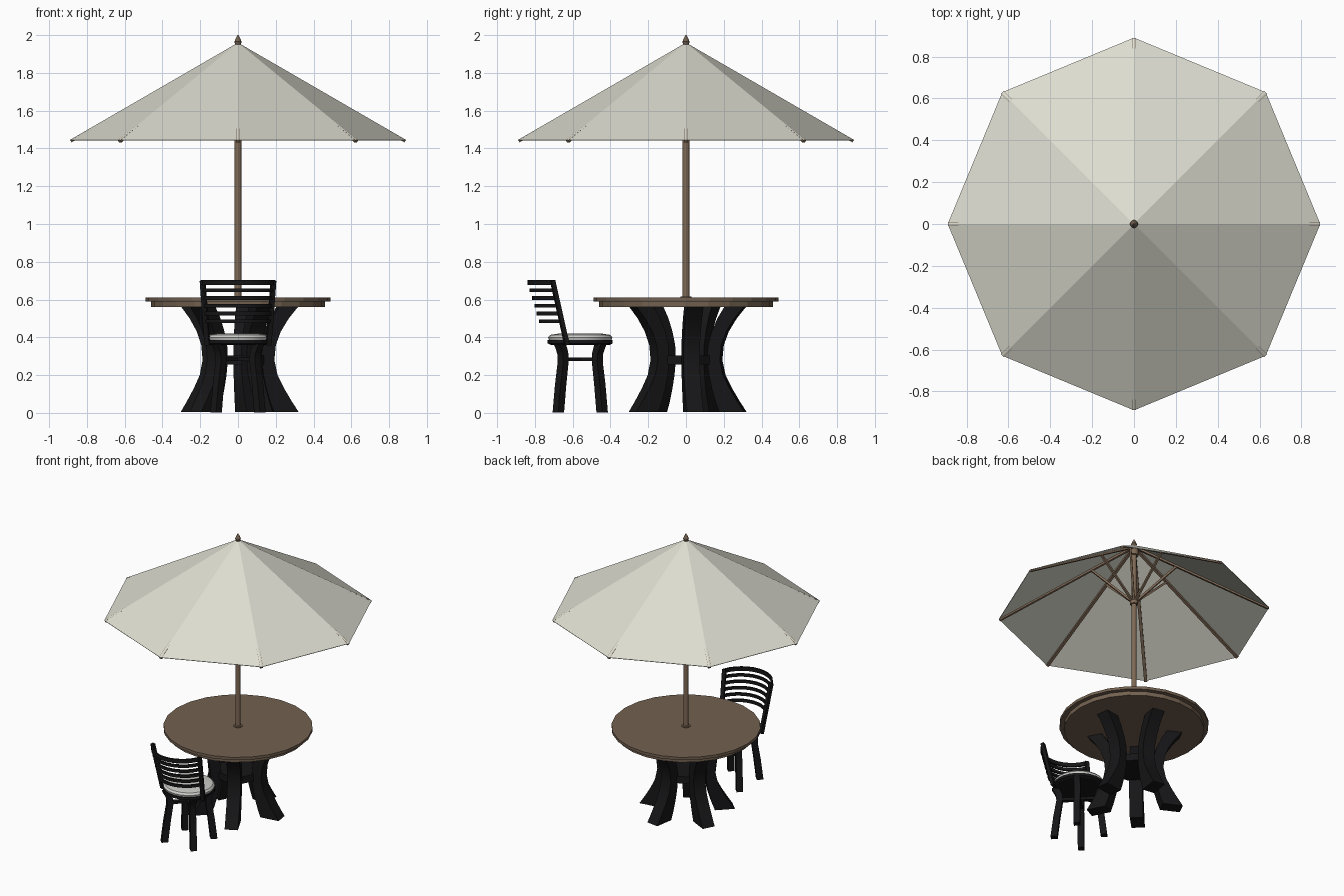
import bpy, bmesh, math
from mathutils import Vector

if "Cube" in bpy.data.objects:
    bpy.data.objects.remove(bpy.data.objects["Cube"])


def material(name, rgb):
    m = bpy.data.materials.new(name)
    m.diffuse_color = (*rgb, 1)
    m.use_nodes = True
    m.node_tree.nodes["Principled BSDF"].inputs["Base Color"].default_value = m.diffuse_color
    return m


CANVAS = material("canvas", (0.72, 0.72, 0.63))
WOOD = material("brown wood", (0.17, 0.12, 0.08))
POLE = material("pole wood", (0.21, 0.14, 0.09))
DARK = material("black metal", (0.008, 0.008, 0.009))
CUSHION = material("cushion", (0.60, 0.60, 0.57))


def build(name, verts, faces, mat, smooth=False):
    me = bpy.data.meshes.new(name)
    me.from_pydata([tuple(v) for v in verts], [], faces)
    bm = bmesh.new()
    bm.from_mesh(me)
    bmesh.ops.recalc_face_normals(bm, faces=bm.faces)
    bm.to_mesh(me)
    bm.free()
    me.materials.append(mat)
    ob = bpy.data.objects.new(name, me)
    bpy.context.collection.objects.link(ob)
    if smooth:
        bpy.ops.object.select_all(action='DESELECT')
        ob.select_set(True)
        bpy.context.view_layer.objects.active = ob
        bpy.ops.object.shade_smooth_by_angle(angle=math.radians(35))
    return ob


def loft(name, rings, mat, smooth=False):
    """Skin a list of equal-sized vertex rings and cap both ends."""
    n = len(rings[0])
    verts = [v for r in rings for v in r]
    faces = [(k * n + i, k * n + (i + 1) % n, (k + 1) * n + (i + 1) % n, (k + 1) * n + i)
             for k in range(len(rings) - 1) for i in range(n)]
    faces += [tuple(range(n)), tuple(range(len(verts) - n, len(verts)))]
    return build(name, verts, faces, mat, smooth)


def lathe(name, profile, sides, mat, center=(0, 0), turn=0.0, smooth=False):
    rings = [[(center[0] + r * math.cos(turn + math.tau * i / sides),
               center[1] + r * math.sin(turn + math.tau * i / sides), z)
              for i in range(sides)] for r, z in profile]
    return loft(name, rings, mat, smooth)


def beam(name, a, b, w, h, mat):
    """Rectangular bar from a to b, w wide and h deep."""
    a, b = Vector(a), Vector(b)
    d = (b - a).normalized()
    side = d.cross(Vector((0, 0, 1)) if abs(d.z) < 0.99 else Vector((0, 1, 0))).normalized()
    up = side.cross(d)
    return loft(name, [[p + side * w / 2 * s + up * h / 2 * t
                        for s, t in ((-1, -1), (1, -1), (1, 1), (-1, 1))] for p in (a, b)], mat)


def radial_leg(name, profile, width, angle, center=(0, 0)):
    """Curved leg from (z, inner radius, outer radius) rows, turned to an angle."""
    c, s = math.cos(angle), math.sin(angle)
    rings = []
    for z, r0, r1 in profile:
        rings.append([(center[0] + r * c - t * s, center[1] + r * s + t * c, z)
                      for r, t in ((r0, -width / 2), (r1, -width / 2), (r1, width / 2), (r0, width / 2))])
    return loft(name, rings, DARK, True)


# Table top: thin upper disc over a slightly smaller apron
lathe("table_top", [(0.49, 0.59), (0.49, 0.61)], 24, WOOD)
lathe("table_apron", [(0.46, 0.56), (0.46, 0.592)], 24, WOOD)
lathe("pole_collar", [(0.03, 0.605), (0.03, 0.616)], 16, POLE)

# Table base: five curved legs joined by a waist plate
table_leg = [(0.005, 0.185, 0.318), (0.06, 0.165, 0.282), (0.13, 0.145, 0.24), (0.20, 0.13, 0.205),
             (0.28, 0.12, 0.188), (0.36, 0.125, 0.196), (0.43, 0.145, 0.222),
             (0.50, 0.175, 0.265), (0.565, 0.215, 0.318)]
first = math.radians(9)
for i in range(5):
    radial_leg(f"table_leg_{i + 1}", table_leg, 0.088, first + math.tau * i / 5)
lathe("table_waist_plate", [(0.165, 0.255), (0.165, 0.305)], 5, DARK, turn=first)

# Umbrella pole, hubs and finial
lathe("umbrella_pole", [(0.018, 0.59), (0.018, 1.945)], 12, POLE, smooth=True)
lathe("runner_hub", [(0.026, 1.51), (0.026, 1.56)], 12, POLE, smooth=True)
lathe("top_hub", [(0.03, 1.88), (0.03, 1.92)], 12, POLE, smooth=True)
lathe("finial", [(0.015, 1.95), (0.019, 1.965), (0.012, 1.982), (0.003, 2.0)], 12, WOOD, smooth=True)

# Eight-sided canopy sheet
rim = [(0.89 * math.cos(math.tau * i / 8), 0.89 * math.sin(math.tau * i / 8), 1.445) for i in range(8)]
canopy = build("canopy", rim + [(0, 0, 1.96)], [(i, (i + 1) % 8, 8) for i in range(8)], CANVAS)
solid = canopy.modifiers.new("thickness", 'SOLIDIFY')
solid.thickness = 0.004
solid.offset = -1

# Ribs under each fold, with struts up from the runner
for i in range(8):
    c, s = math.cos(math.tau * i / 8), math.sin(math.tau * i / 8)
    beam(f"rib_{i + 1}", (0.015 * c, 0.015 * s, 1.938), (0.885 * c, 0.885 * s, 1.438), 0.02, 0.014, POLE)
    beam(f"strut_{i + 1}", (0.015 * c, 0.015 * s, 1.535), (0.28 * c, 0.28 * s, 1.785), 0.014, 0.014, POLE)

# Chair seat: frame and rounded cushion
seat = (0, -0.56)
lathe("seat_frame", [(0.155, 0.36), (0.172, 0.368), (0.172, 0.386)], 24, DARK, seat)
lathe("seat_cushion", [(0.166, 0.386), (0.17, 0.40), (0.158, 0.413), (0.12, 0.419)], 24, CUSHION, seat, smooth=True)

# Chair legs and crossed stretchers
chair_leg = [(0.003, 0.142, 0.186), (0.15, 0.125, 0.168), (0.27, 0.108, 0.148),
             (0.31, 0.108, 0.15), (0.34, 0.118, 0.163), (0.365, 0.128, 0.178)]
for i in range(4):
    radial_leg(f"chair_leg_{i + 1}", chair_leg, 0.042, math.radians(45 + 90 * i), seat)
for i, k in enumerate((1, -1)):
    beam(f"stretcher_{i + 1}", (-0.085, seat[1] - 0.085 * k, 0.283), (0.085, seat[1] + 0.085 * k, 0.283),
         0.03, 0.018, DARK)


def post_point(z):
    """Half-width and y of the leaning back posts at a height."""
    t = (z - 0.36) / 0.335
    return 0.162 + 0.025 * t, -0.63 - 0.075 * t


# Back posts
for name, sx in (("left", -1), ("right", 1)):
    (x0, y0), (x1, y1) = post_point(0.36), post_point(0.70)
    beam(f"back_post_{name}", (sx * x0, y0, 0.36), (sx * x1, y1, 0.70), 0.026, 0.022, DARK)

# Curved back slats bulging to the rear
for k in range(6):
    z = 0.485 + k * 0.041
    x, y = post_point(z)
    sag = 0.115 + 0.003 * k
    radius = (x * x + sag * sag) / (2 * sag)
    half = math.asin(min(1, x / radius))
    h = 0.014 if k == 5 else 0.010
    rings = []
    for j in range(13):
        a = half * (j / 6 - 1)
        rings.append([((radius + d) * math.sin(a), y + radius - sag - (radius + d) * math.cos(a), z + e)
                      for d, e in ((-0.006, -h), (0.006, -h), (0.006, h), (-0.006, h))])
    loft(f"back_slat_{k + 1}", rings, DARK, True)
